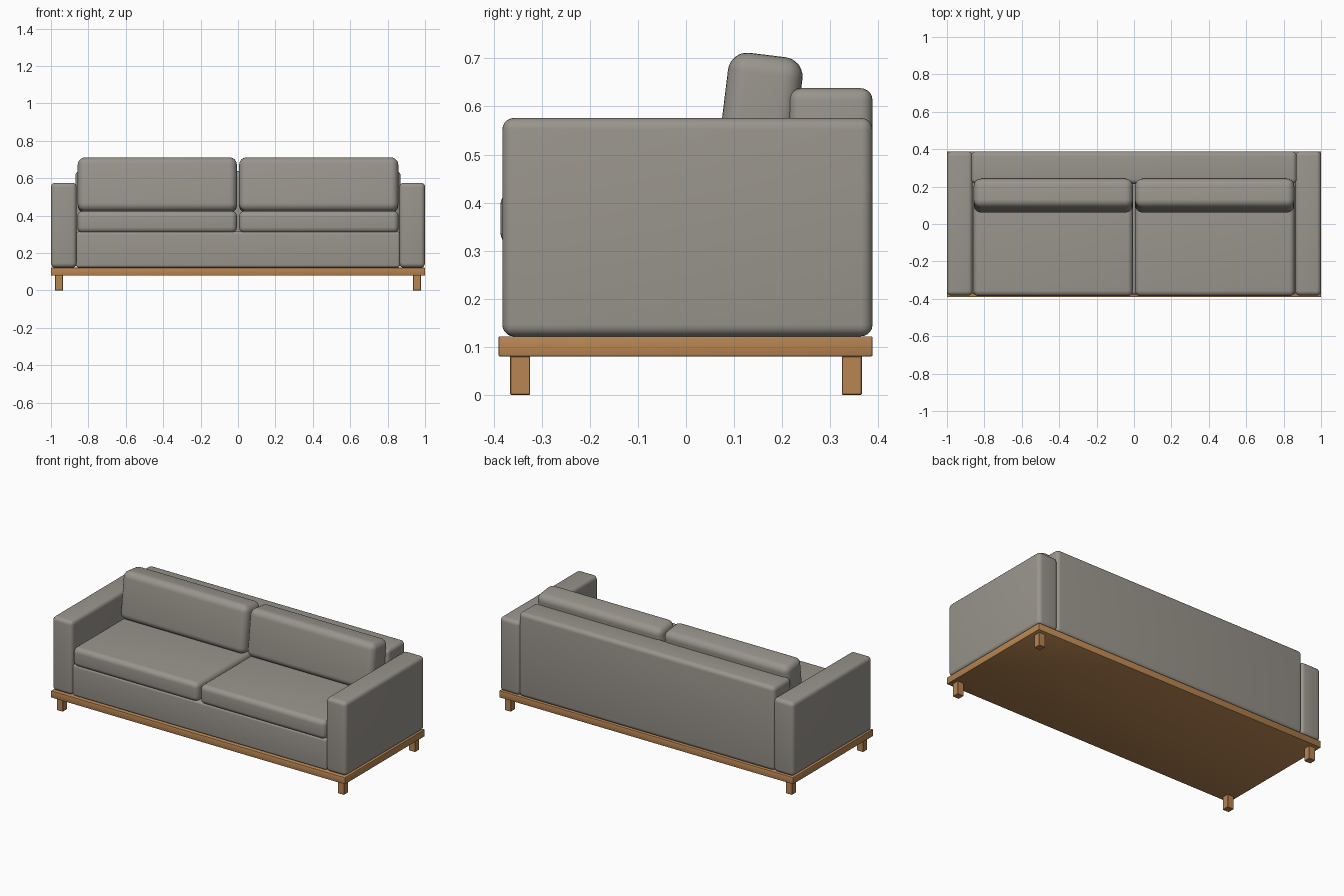
import bpy, math

if "Cube" in bpy.data.objects:
    bpy.data.objects.remove(bpy.data.objects["Cube"])


def material(name, rgb):
    m = bpy.data.materials.new(name)
    m.diffuse_color = (*rgb, 1)
    m.use_nodes = True
    m.node_tree.nodes["Principled BSDF"].inputs["Base Color"].default_value = m.diffuse_color
    return m


fabric = material("warm grey fabric", (0.32, 0.30, 0.265))
wood = material("oak wood", (0.48, 0.235, 0.085))


def box(name, lo, hi, mat, radius, segments=5, tilt=0.0):
    """Rounded box between two corners, optionally tilted about its x axis."""
    bpy.ops.mesh.primitive_cube_add(
        size=1, location=[(a + b) / 2 for a, b in zip(lo, hi)])
    ob = bpy.context.object
    ob.name = name
    ob.dimensions = [b - a for a, b in zip(lo, hi)]
    bpy.ops.object.transform_apply(location=False, rotation=False, scale=True)
    bev = ob.modifiers.new("rounding", "BEVEL")
    bev.width = radius
    bev.segments = segments
    bpy.ops.object.modifier_apply(modifier=bev.name)
    ob.rotation_euler.x = tilt
    ob.data.materials.append(mat)
    bpy.ops.object.shade_smooth_by_angle(angle=math.radians(35))
    return ob


# Wooden platform and legs
box("platform", (-1, -0.39, 0.08), (1, 0.388, 0.122), wood, 0.003, 2)
for sx in (-1, 1):
    for sy, end in ((-1, "front"), (1, "back")):
        x, y = sx * 0.957, sy * 0.345
        side = "left" if sx < 0 else "right"
        box(f"{end}_{side}_leg", (x - 0.021, y - 0.021, 0),
            (x + 0.021, y + 0.021, 0.081), wood, 0.002, 1)

# Upholstered base and backrest
box("seat_base", (-0.866, -0.376, 0.122), (0.866, 0.25, 0.315), fabric, 0.015)
box("backrest", (-0.87, 0.215, 0.122), (0.87, 0.388, 0.638), fabric, 0.025)

# Arms, seat cushions and leaning back cushions on each side
for sx, side in ((-1, "left"), (1, "right")):
    def span(a, b):
        return sorted((sx * a, sx * b))
    x0, x1 = span(0.863, 1.0)
    box(f"{side}_arm", (x0, -0.382, 0.122), (x1, 0.388, 0.576), fabric, 0.024)
    x0, x1 = span(0.006, 0.859)
    box(f"{side}_seat_cushion", (x0, -0.386, 0.308), (x1, 0.225, 0.425),
        fabric, 0.03, 6)
    x0, x1 = span(0.006, 0.857)
    box(f"{side}_back_cushion", (x0, 0.074, 0.418), (x1, 0.230, 0.708),
        fabric, 0.04, 6, math.radians(-7))
